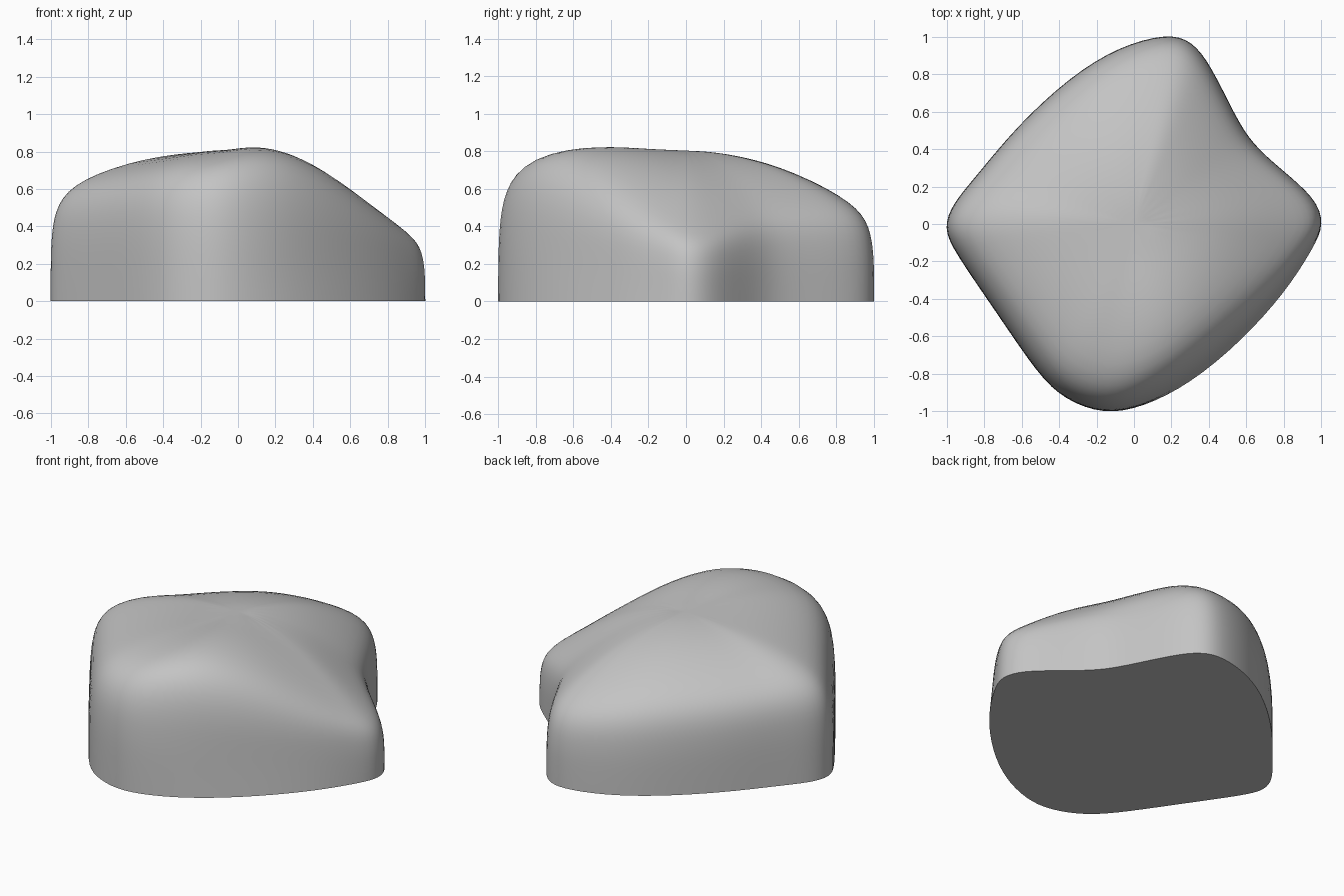
import bpy
import bmesh

default_cube = bpy.data.objects.get("Cube")
if default_cube:
    bpy.data.objects.remove(default_cube, do_unlink=True)

# Boulder footprint, counter-clockwise: x, y, wall height, shoulder height
OUTLINE = [
    (-1.02, -.02, .36, .65), (-.96, -.15, .36, .66), (-.73, -.48, .38, .69),
    (-.51, -.81, .4, .72), (-.37, -.94, .4, .74), (-.16, -1.02, .4, .75),
    (.05, -.98, .36, .79), (.3, -.86, .34, .8), (.58, -.63, .3, .71),
    (.82, -.36, .26, .56), (.96, -.13, .22, .45), (1.02, 0, .2, .4),
    (.97, .14, .2, .4), (.79, .29, .23, .46), (.63, .43, .26, .51),
    (.54, .58, .28, .53), (.41, .85, .28, .54), (.31, .98, .28, .55),
    (.18, 1.02, .28, .55), (-.08, .95, .29, .58), (-.34, .79, .31, .61),
    (-.63, .52, .33, .62), (-.84, .26, .35, .63), (-.97, .11, .36, .65),
]
PEAK = .79


def mix(a, b, t):
    return a + (b - a) * t


def section(x, y, wall, shoulder):
    """Scale and height of each ring, from the ground to the crown."""
    # the front left flank leans inward
    lean = .1 * max(0, -x * y) if y < 0 else 0
    return [
        (1 - lean * .2, 0),
        (1 - lean * .8, wall * .6),
        (.995 - lean, wall),
        (.97 - lean, mix(wall, shoulder, .55)),
        (.85 - lean, shoulder),
        (.5, mix(shoulder, PEAK, .55) + .04),
        (.2, mix(shoulder, PEAK, .92) + .02),
    ]


def build_boulder():
    bm = bmesh.new()
    columns = []
    for x, y, wall, shoulder in OUTLINE:
        rings = section(x, y, wall, shoulder)
        columns.append([bm.verts.new((x * s, y * s, z)) for s, z in rings])

    # Skin neighbouring columns and close the crown with a fan
    crown = bm.verts.new((0, 0, PEAK + .015))
    for a, b in zip(columns, columns[1:] + columns[:1]):
        for low in range(len(a) - 1):
            bm.faces.new((a[low], b[low], b[low + 1], a[low + 1]))
        bm.faces.new((a[-1], b[-1], crown))

    # Flat underside with a crisp edge
    underside = bm.faces.new([column[0] for column in reversed(columns)])
    crease = bm.edges.layers.float.new("crease_edge")
    for face in bm.faces:
        face.smooth = face is not underside
    for edge in underside.edges:
        edge[crease] = 1
        edge.smooth = False
    bmesh.ops.recalc_face_normals(bm, faces=bm.faces)

    mesh = bpy.data.meshes.new("boulder")
    bm.to_mesh(mesh)
    bm.free()
    boulder = bpy.data.objects.new("boulder", mesh)
    bpy.context.collection.objects.link(boulder)
    smoothing = boulder.modifiers.new("rounding", 'SUBSURF')
    smoothing.levels = smoothing.render_levels = 2
    return boulder


# Single stone grey
stone = bpy.data.materials.new("stone grey")
stone.use_nodes = True
color = (.55, .55, .55, 1)
stone.diffuse_color = color
stone.node_tree.nodes["Principled BSDF"].inputs["Base Color"].default_value = color

build_boulder().data.materials.append(stone)
